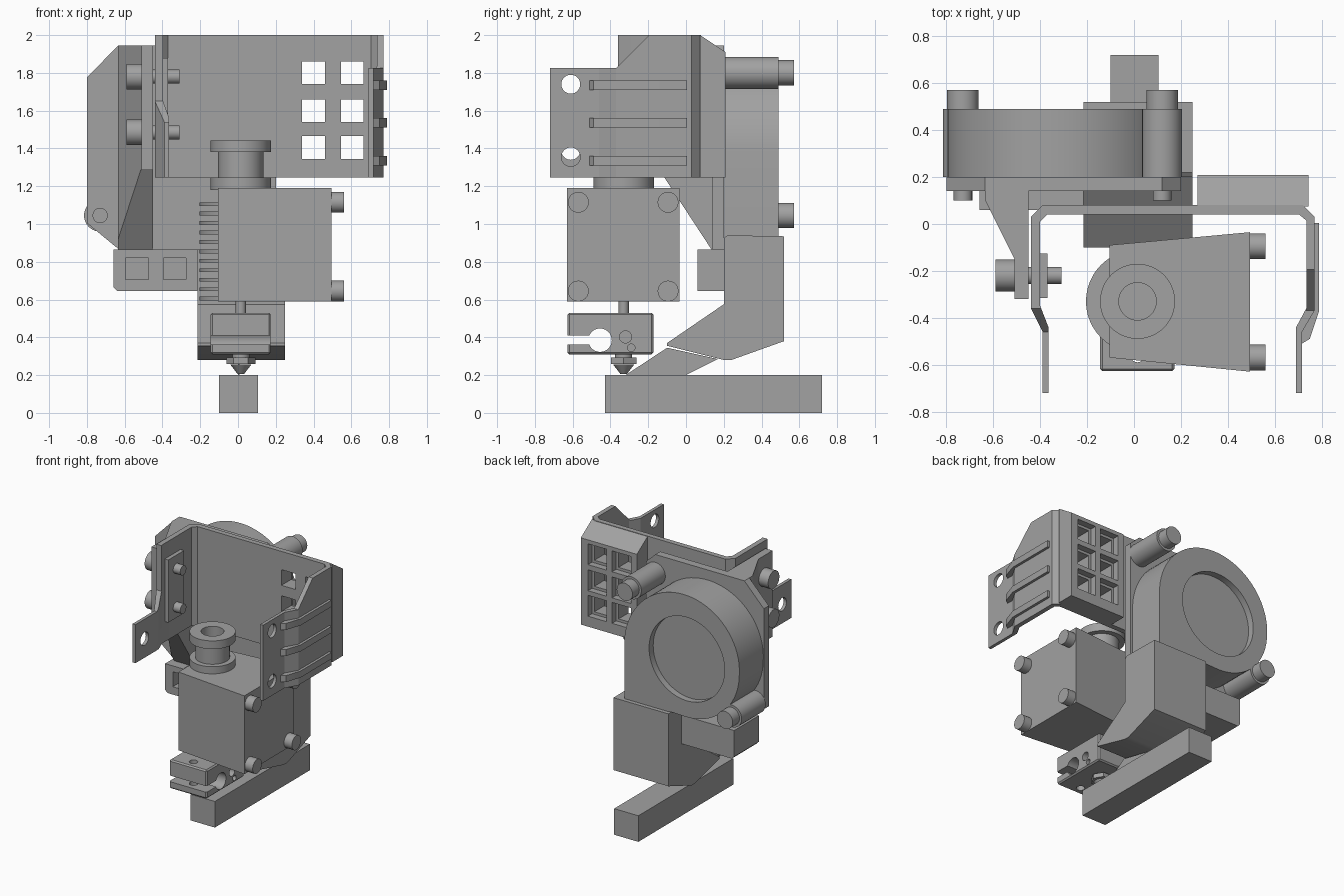
import bpy, bmesh, math
from mathutils import Vector

if "Cube" in bpy.data.objects:
    bpy.data.objects.remove(bpy.data.objects["Cube"])

grey = bpy.data.materials.new("plain grey")
grey.diffuse_color = (0.36, 0.36, 0.36, 1)
grey.use_nodes = True
grey.node_tree.nodes["Principled BSDF"].inputs["Base Color"].default_value = grey.diffuse_color

AX = {'X': lambda u, v, d: (d, u, v), 'Y': lambda u, v, d: (u, d, v), 'Z': lambda u, v, d: (u, v, d)}


def prism(name, pts, axis, a, b, scale=1.0):
    """Extrude a 2D outline along an axis; scale tapers the far end about its centre."""
    bm = bmesh.new()
    cu = sum(p[0] for p in pts) / len(pts)
    cv = sum(p[1] for p in pts) / len(pts)
    f = AX[axis]
    lo = [bm.verts.new(f(u, v, a)) for u, v in pts]
    hi = [bm.verts.new(f(cu + (u - cu) * scale, cv + (v - cv) * scale, b)) for u, v in pts]
    bm.faces.new(lo)
    bm.faces.new(hi)
    n = len(pts)
    for i in range(n):
        bm.faces.new((lo[i], lo[(i + 1) % n], hi[(i + 1) % n], hi[i]))
    bmesh.ops.recalc_face_normals(bm, faces=bm.faces[:])
    me = bpy.data.meshes.new(name)
    bm.to_mesh(me)
    bm.free()
    ob = bpy.data.objects.new(name, me)
    bpy.context.collection.objects.link(ob)
    me.materials.append(grey)
    return ob


def box(name, x0, x1, y0, y1, z0, z1):
    return prism(name, [(x0, y0), (x1, y0), (x1, y1), (x0, y1)], 'Z', z0, z1)


def cyl(name, u, v, r, axis, a, b, n=40, scale=1.0):
    pts = [(u + r * math.cos(2 * math.pi * i / n), v + r * math.sin(2 * math.pi * i / n)) for i in range(n)]
    return prism(name, pts, axis, a, b, scale)


def cut(ob, *cutters):
    bpy.context.view_layer.objects.active = ob
    for c in cutters:
        m = ob.modifiers.new("cut", 'BOOLEAN')
        m.operation = 'DIFFERENCE'
        m.solver = 'EXACT'
        m.object = c
        bpy.ops.object.modifier_apply(modifier=m.name)
        bpy.data.objects.remove(c)


# base bar
box("base_bar", -0.1, 0.105, -0.43, 0.72, 0, 0.2)

# U-shaped shroud: bent sheet outline in plan
sheet = [(-0.44, -0.36), (-0.44, 0.03), (-0.39, 0.08), (0.72, 0.08), (0.77, 0.03), (0.77, -0.37),
         (0.717, -0.46), (0.717, -0.72), (0.692, -0.72), (0.692, -0.44), (0.735, -0.36), (0.735, 0.015),
         (0.705, 0.04), (-0.37, 0.04), (-0.4, 0.01), (-0.4, -0.35), (-0.365, -0.44), (-0.365, -0.72),
         (-0.39, -0.72), (-0.39, -0.46)]
shroud = prism("shroud", sheet, 'Z', 1.245, 2.0)
cut(shroud,
    prism("c", [(-0.9, 1.825), (-0.37, 1.825), (-0.185, 2.01), (-0.185, 2.2), (-0.9, 2.2)], 'X', 0.6, 0.9),
    prism("c", [(-0.9, 1.54), (-0.46, 1.54), (-0.36, 1.65), (-0.36, 2.2), (-0.9, 2.2)], 'X', -0.6, -0.3),
    cyl("c", -0.61, 1.74, 0.05, 'X', 0.6, 0.9), cyl("c", -0.61, 1.355, 0.05, 'X', 0.6, 0.9),
    cyl("c", -0.61, 1.39, 0.05, 'X', -0.6, -0.3))
# rear vent box with six stepped windows through the shroud
vent = prism("vent_box", [(0.075, 1.245), (0.21, 1.245), (0.21, 1.91), (0.075, 2.0)], 'X', 0.27, 0.745)
for x in (0.40, 0.605):
    for z in (1.80, 1.60, 1.405):
        cut(shroud, box("c", x - .06, x + .06, 0, 0.3, z - .06, z + .06))
        cut(vent, box("c", x - .06, x + .06, 0, 0.3, z - .06, z + .06))
        cut(vent, box("c", x - .08, x + .08, 0.16, 0.3, z - .08, z + .08))
# side ridges
for z in (1.71, 1.51, 1.31):
    prism("side_ridge", [(0.765, 0.005), (0.79, 0.005), (0.79, -0.37), (0.75, -0.49), (0.717, -0.51),
                         (0.717, -0.45), (0.765, -0.37)], 'Z', z, z + 0.05)

# fan mount: back plate, side gusset and clamp screws
prism("fan_mount_plate", [(-0.8, 1.005), (-0.63, 0.865), (0.2, 0.865), (0.2, 1.87), (0.12, 1.945),
                          (-0.635, 1.945), (-0.8, 1.775)], 'Y', 0.14, 0.2)
gusset = prism("mount_gusset", [(-0.51, -0.32), (-0.45, -0.32), (-0.45, 0.17), (-0.635, 0.17),
                                (-0.635, 0.1), (-0.51, -0.15)], 'Z', 0.865, 1.945)
cut(gusset, prism("c", [(-0.5, 1.285), (-0.14, 1.285), (0.135, 0.865), (0.135, 0.7), (-0.5, 0.7)], 'X', -0.9, -0.2))
box("clamp_strip", -0.4, -0.37, -0.315, -0.125, 1.4, 1.88)
for z in (1.78, 1.485):
    cyl("clamp_screw_head", -0.22, z, 0.068, 'X', -0.59, -0.51)
    cyl("clamp_screw_tail", -0.22, z, 0.037, 'X', -0.51, -0.31)

# blower fan: spiral housing running down into a straight outlet
cx, cz = -0.35, 1.38
outline = [(0.18, 0.9)]
for i in range(55):
    t = i / 54
    a = math.radians(270 * t)
    r = 0.53 - 0.085 * min(1, t * 1.5)
    outline.append((cx + r * math.cos(a), cz + r * math.sin(a)))
outline += [(-0.2, 0.94), (-0.2, 0.9)]
fan = prism("blower_housing", outline, 'Y', 0.2, 0.49)
cut(fan, cyl("c", cx, cz, 0.32, 'Y', 0.44, 0.6, 64))
for x, z in ((0.12, 1.8), (-0.73, 1.045)):
    cyl("fan_standoff", x, z, 0.085, 'Y', 0.2, 0.49)
    cyl("fan_screw_head", x, z, 0.067, 'Y', 0.49, 0.572)
    cyl("fan_screw_tip", x, z, 0.04, 'Y', 0.1, 0.14)

# air duct under the blower, with its thin guide fin
prism("air_duct", [(0.2, 0.925), (0.22, 0.94), (0.52, 0.935), (0.52, 0.38), (0.24, 0.28), (0.2, 0.28),
                   (-0.1, 0.355), (-0.1, 0.37), (0.2, 0.575)], 'X', -0.215, 0.25)
prism("guide_fin", [(-0.32, 0.2), (-0.1, 0.345), (0.17, 0.285), (0.0, 0.2)], 'X', 0.0, 0.008)

# sensor box with two square pockets
sensor = prism("sensor_box", [(-0.64, 0.645), (-0.215, 0.645), (-0.215, 0.865), (-0.66, 0.865), (-0.66, 0.665)],
               'Y', 0.06, 0.36)
cut(sensor, box("c", -0.595, -0.475, 0, 0.2, 0.705, 0.82), box("c", -0.395, -0.275, 0, 0.2, 0.705, 0.82))

# tapered cooling block with four screws
prism("cooling_block", [(-0.105, -0.57), (0.495, -0.63), (0.495, -0.035), (-0.105, -0.09)], 'Z', 0.59, 1.19)
for y in (-0.095, -0.57):
    for z in (1.115, 0.645):
        cyl("block_screw", y, z, 0.055, 'X', 0.49, 0.562)

# heat sink fins, grooved mount and throat
HX, HY = 0.015, -0.33
for i in range(11):
    cyl("heat_sink_fin", HX, HY, 0.17 if i == 11 else 0.22, 'Z', 0.595 + i * 0.05, 0.615 + i * 0.05, 48)
cyl("heat_sink_core", HX, HY, 0.1, 'Z', 0.59, 1.19)
for name, r, a, b in (("mount_lower_flange", 0.16, 1.18, 1.245), ("mount_neck", 0.12, 1.245, 1.38),
                      ("mount_top_flange", 0.16, 1.38, 1.443)):
    part = cyl(name, HX, HY, r, 'Z', a, b, 48)
    cut(part, cyl("c", HX, HY, 0.08, 'Z', 1.2, 1.6))
cyl("throat", HX, HY, 0.027, 'Z', 0.5, 0.6)

# heater block: clamp slot, cartridge hole, sensor holes
heater = box("heater_block", -0.145, 0.173, -0.628, -0.173, 0.31, 0.53)
bev = heater.modifiers.new("bevel", 'BEVEL')
bev.width = 0.01
bev.segments = 1
bpy.context.view_layer.objects.active = heater
bpy.ops.object.modifier_apply(modifier="bevel")
cut(heater, cyl("c", -0.455, 0.385, 0.062, 'X', -0.4, 0.4), box("c", -0.4, 0.4, -0.7, -0.46, 0.363, 0.41),
    cyl("c", -0.32, 0.402, 0.032, 'X', 0.05, 0.4, 24), cyl("c", -0.29, 0.345, 0.02, 'X', 0.05, 0.4, 24),
    cyl("c", HX, -0.56, 0.03, 'Z', 0.2, 0.7, 24))

# nozzle
cyl("nozzle_collar", HX, HY, 0.045, 'Z', 0.29, 0.315)
cyl("nozzle_hex", HX, HY, 0.077, 'Z', 0.26, 0.293, 6)
cyl("nozzle_tip", HX, HY, 0.055, 'Z', 0.255, 0.205, 32, 0.3)

# smooth round surfaces, keep edges sharp
for ob in bpy.context.scene.objects:
    ob.select_set(True)
bpy.context.view_layer.objects.active = shroud
bpy.ops.object.shade_smooth_by_angle(angle=math.radians(25))
